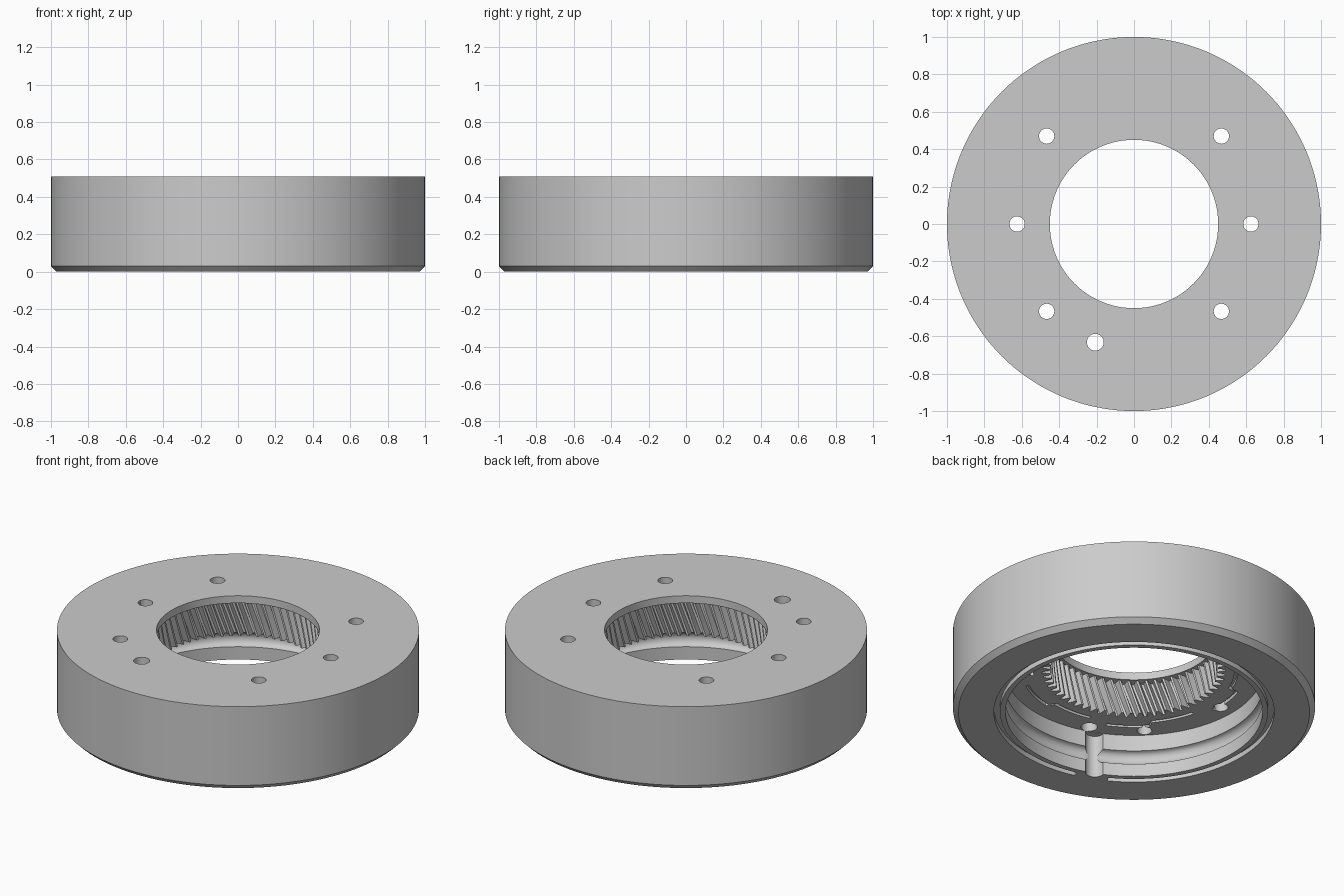
import bpy, bmesh
from math import sin, cos, pi, radians

if "Cube" in bpy.data.objects:
    bpy.data.objects.remove(bpy.data.objects["Cube"], do_unlink=True)

steel = bpy.data.materials.new("steel grey")
steel.use_nodes = True
steel.diffuse_color = (0.6, 0.6, 0.6, 1)
steel.node_tree.nodes["Principled BSDF"].inputs["Base Color"].default_value = (0.6, 0.6, 0.6, 1)

HEIGHT, FLOOR, GEAR_TOP = 0.51, 0.26, 0.465
BORE, HOLE, ROOT, TIP = 0.71, 0.45, 0.505, 0.462


def finish(name, bm, fix_normals=True):
    if fix_normals:
        bmesh.ops.recalc_face_normals(bm, faces=bm.faces)
    mesh = bpy.data.meshes.new(name)
    bm.to_mesh(mesh)
    bm.free()
    mesh.materials.append(steel)
    obj = bpy.data.objects.new(name, mesh)
    bpy.context.collection.objects.link(obj)
    return obj


def sweep(bm, sections, closed):
    """Join a row of equal cross-section loops into a tube."""
    rings = [[bm.verts.new(p) for p in s] for s in sections]
    n = len(rings[0])
    for i in range(len(rings) - (0 if closed else 1)):
        a, b = rings[i], rings[(i + 1) % len(rings)]
        for j in range(n):
            k = (j + 1) % n
            bm.faces.new((a[j], a[k], b[k], b[j]))
    if not closed:
        bm.faces.new(rings[0])
        bm.faces.new(rings[-1])


def polar(r, a, z):
    return (r * cos(a), r * sin(a), z)


def groove(bm, path, width, z0, z1):
    """Cutter following (degrees, radius) points."""
    corners = ((-1, z0), (1, z0), (1, z1), (-1, z1))
    sweep(bm, [[polar(r + s * width / 2, radians(a), z) for s, z in corners]
               for a, r in path], False)


def drill(bm, x, y, radius, z0, z1):
    n = 32
    sweep(bm, [[(x + radius * cos(2 * pi * i / n), y + radius * sin(2 * pi * i / n), z)
                for i in range(n)] for z in (z0, z1)], False)


def cut(target, bm):
    cutter = finish("cutter", bm)
    cutter.hide_render = True
    mod = target.modifiers.new("cut", 'BOOLEAN')
    mod.operation, mod.solver, mod.object = 'DIFFERENCE', 'EXACT', cutter
    bpy.context.view_layer.objects.active = target
    bpy.ops.object.modifier_apply(modifier=mod.name)
    bpy.data.objects.remove(cutter, do_unlink=True)


# Turned housing with a chamfered rim, stepped bore and half-round channel
profile = [(0.97, 0), (1, 0.03), (1, HEIGHT), (HOLE, HEIGHT), (HOLE, GEAR_TOP),
           (0.51, GEAR_TOP), (0.51, FLOOR), (BORE, FLOOR)]
profile += [(BORE + 0.035 * sin(pi * i / 8), 0.12 + 0.042 * cos(pi * i / 8)) for i in range(9)]
profile += [(BORE, 0)]
SEG = 144
bm = bmesh.new()
sweep(bm, [[polar(r, 2 * pi * i / SEG, z) for r, z in profile] for i in range(SEG)], True)
housing = finish("housing", bm)

# Bolt holes and the offset dowel hole
bm = bmesh.new()
for x, y in ((0.625, 0), (0.467, 0.47), (0.467, -0.467)):
    for side in (-1, 1):
        drill(bm, side * x, y, 0.041, 0.2, 0.6)
drill(bm, -0.207, -0.632, 0.045, 0.2, 0.6)
cut(housing, bm)

# Upright relief channel in the bore wall
bm = bmesh.new()
a = radians(248)
drill(bm, 0.7 * cos(a), 0.7 * sin(a), 0.052, -0.1, FLOOR - 0.002)
cut(housing, bm)

# Split seal groove around the bore on the underside
bm = bmesh.new()
groove(bm, [(255 + i * 346 / 120, 0.757) for i in range(121)], 0.034, -0.05, 0.03)
cut(housing, bm)

# Six stepped lubrication grooves in the inner floor
bm = bmesh.new()
for k in range(6):
    start = 15 + 60 * k
    path = [(start + 2.5 * i, 0.565) for i in range(11)]
    path += [(start + 27 + 2.5 * i, 0.61) for i in range(10)]
    groove(bm, path, 0.02, FLOOR - 0.05, FLOOR + 0.02)
cut(housing, bm)

# Helical internal gear ring
TEETH, ROWS, TWIST = 60, 6, 0.14
bm = bmesh.new()
rows = []
for j in range(ROWS + 1):
    t = j / ROWS
    z = FLOOR + t * (GEAR_TOP - FLOOR)
    rows.append([bm.verts.new(polar(r, 2 * pi * (i + f) / TEETH + TWIST * t, z))
                 for i in range(TEETH)
                 for f, r in ((0, ROOT), (0.25, ROOT), (0.5, TIP), (0.75, TIP))])
rim = [bm.verts.new(polar(0.51, 2 * pi * i / (TEETH * 4), FLOOR)) for i in range(TEETH * 4)]
for low, high in zip([rim] + rows[:-1], rows):
    for i in range(len(low)):
        k = (i + 1) % len(low)
        bm.faces.new((low[k], low[i], high[i], high[k]))
gear = finish("internal_gear", bm, False)

# Smooth round surfaces, keep machined edges crisp
for obj in (housing, gear):
    bpy.ops.object.select_all(action='DESELECT')
    obj.select_set(True)
    bpy.context.view_layer.objects.active = obj
    bpy.ops.object.shade_smooth_by_angle(angle=radians(28))
